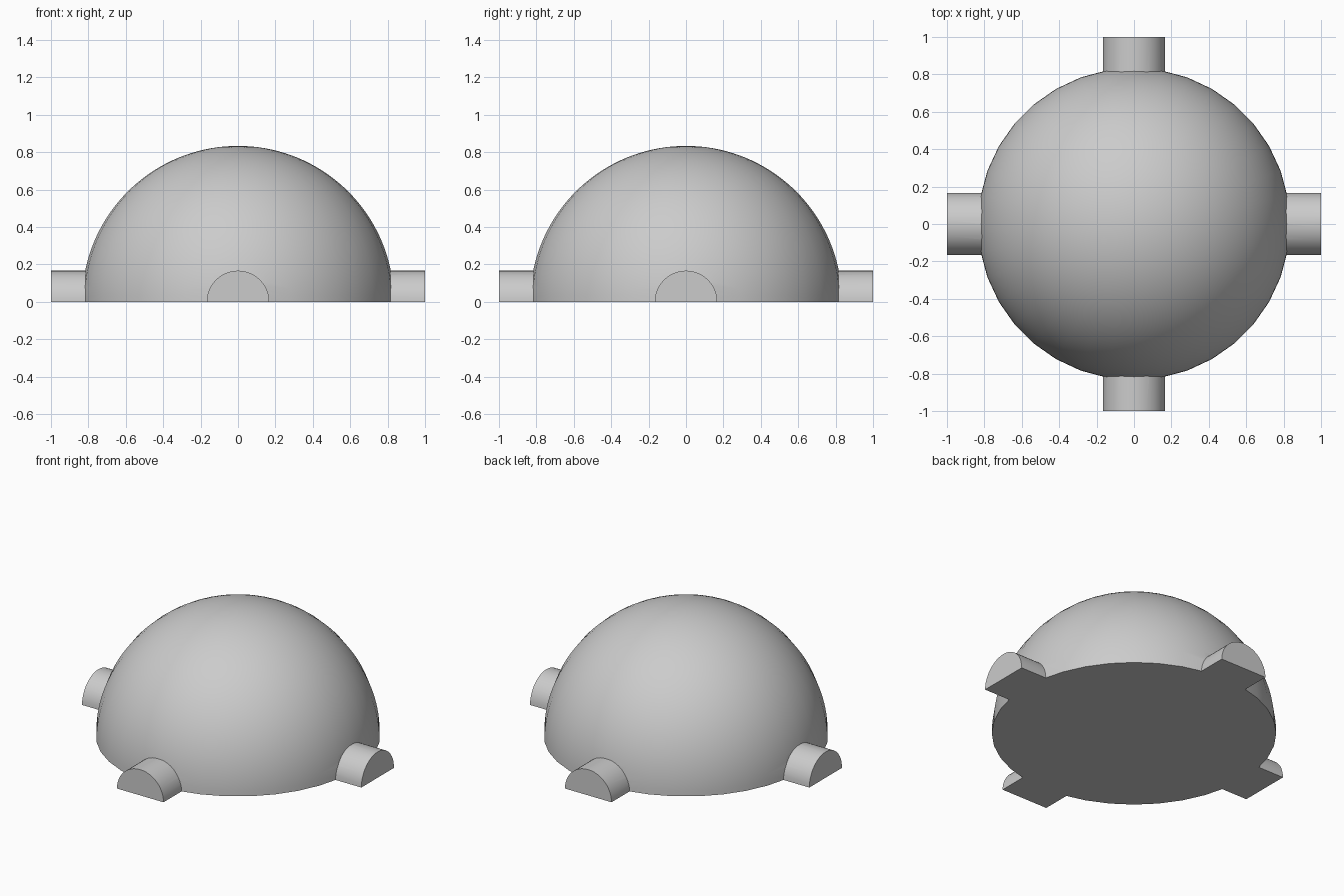
import bpy
import bmesh
import math
from mathutils import Matrix

DOME_R = 0.834
STUB_R = 0.167

if "Cube" in bpy.data.objects:
    bpy.data.objects.remove(bpy.data.objects["Cube"], do_unlink=True)

grey = bpy.data.materials.new("plain_grey")
grey.use_nodes = True
colour = (0.6, 0.6, 0.6, 1)
grey.diffuse_color = colour
grey.node_tree.nodes["Principled BSDF"].inputs["Base Color"].default_value = colour


def add_object(name, bm):
    mesh = bpy.data.meshes.new(name)
    bm.to_mesh(mesh)
    bm.free()
    mesh.materials.append(grey)
    obj = bpy.data.objects.new(name, mesh)
    bpy.context.collection.objects.link(obj)
    return obj


def make_bar(name, axis):
    """Round bar through the centre, two units long, along the given axis."""
    bm = bmesh.new()
    bmesh.ops.create_cone(bm, cap_ends=True, segments=48, radius1=STUB_R,
                          radius2=STUB_R, depth=2,
                          matrix=Matrix.Rotation(math.pi / 2, 4, axis))
    return add_object(name, bm)


# Full ball, later cut into the dome
bm = bmesh.new()
bmesh.ops.create_uvsphere(bm, u_segments=36, v_segments=72, radius=DOME_R)
dome = add_object("dome_with_stubs", bm)
bpy.context.view_layer.objects.active = dome
dome.select_set(True)

# Crossed bars form the four side stubs
for name, axis in (("side_bar", "Y"), ("front_back_bar", "X")):
    bar = make_bar(name, axis)
    bar.hide_render = True
    union = dome.modifiers.new(name, "BOOLEAN")
    union.operation = "UNION"
    union.solver = "EXACT"
    union.object = bar
    bpy.ops.object.modifier_apply(modifier=name)
    bpy.data.objects.remove(bar, do_unlink=True)

# Cut away the lower half and close the flat base
bm = bmesh.new()
bm.from_mesh(dome.data)
cut = bmesh.ops.bisect_plane(bm, geom=bm.verts[:] + bm.edges[:] + bm.faces[:],
                             plane_co=(0, 0, 0), plane_no=(0, 0, 1),
                             dist=1e-5, clear_inner=True)
rim = [e for e in bm.edges if e.is_boundary]
bmesh.ops.contextual_create(bm, geom=rim)
bmesh.ops.recalc_face_normals(bm, faces=bm.faces[:])
bm.to_mesh(dome.data)
bm.free()

bpy.ops.object.shade_smooth_by_angle(angle=math.radians(30))
